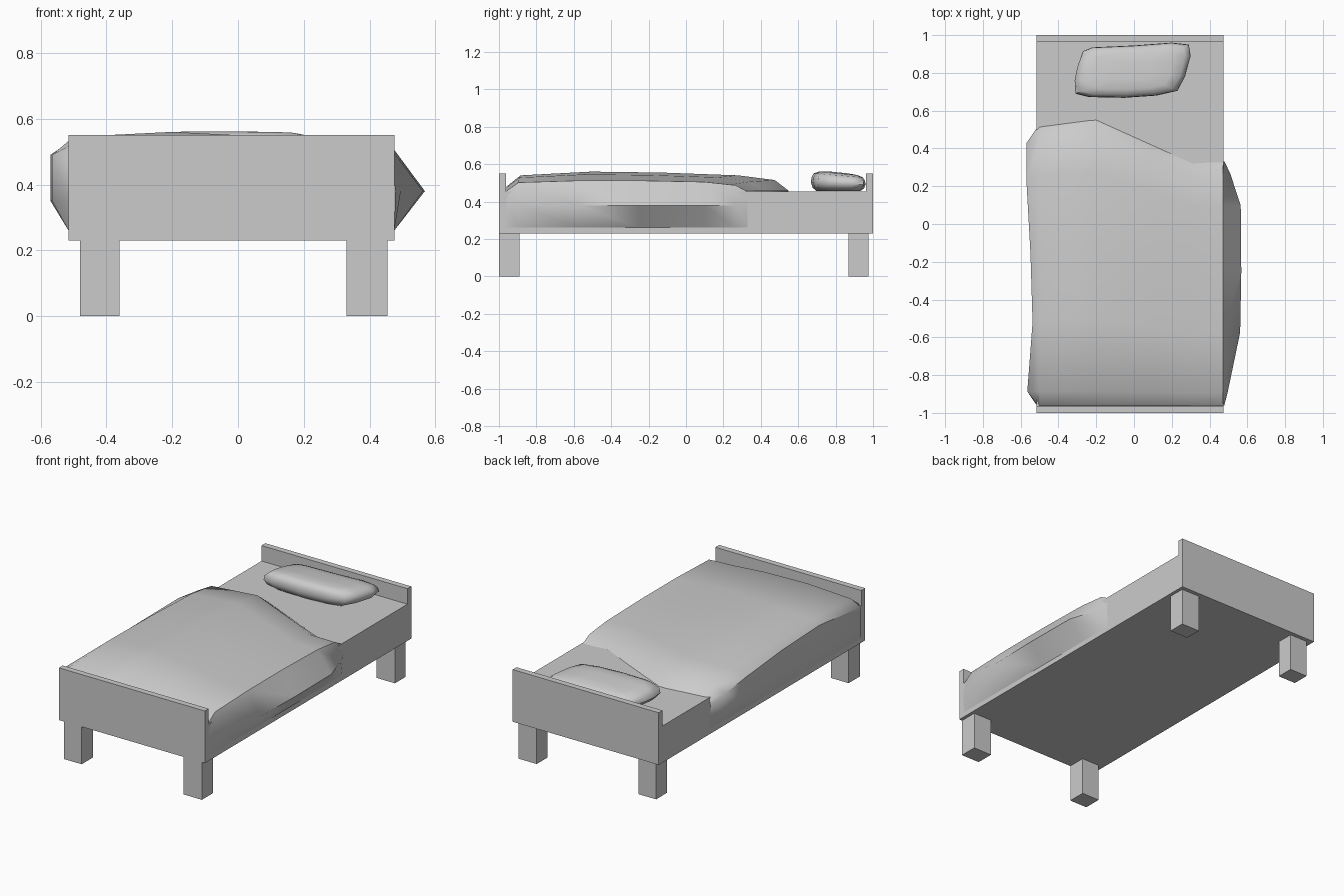
import bpy
import bmesh
from math import radians

cube = bpy.data.objects.get("Cube")
if cube:
    bpy.data.objects.remove(cube, do_unlink=True)

grey = bpy.data.materials.new("plain grey")
grey.use_nodes = True
grey.diffuse_color = (0.6, 0.6, 0.6, 1)
grey.node_tree.nodes["Principled BSDF"].inputs["Base Color"].default_value = (0.6, 0.6, 0.6, 1)


def finish(name, bm, smooth=False):
    mesh = bpy.data.meshes.new(name)
    bm.to_mesh(mesh)
    bm.free()
    mesh.materials.append(grey)
    obj = bpy.data.objects.new(name, mesh)
    bpy.context.collection.objects.link(obj)
    if smooth:
        bpy.ops.object.select_all(action="DESELECT")
        obj.select_set(True)
        bpy.context.view_layer.objects.active = obj
        bpy.ops.object.shade_smooth_by_angle(angle=radians(50))
    return obj


def box(name, x, y, z):
    bm = bmesh.new()
    bmesh.ops.create_cube(bm, size=1)
    for v in bm.verts:
        v.co = [lo + (c + 0.5) * (hi - lo) for c, (lo, hi) in zip(v.co, (x, y, z))]
    return finish(name, bm)


def skin(bm, rings, closed):
    """Join neighbouring rows of points with quads."""
    rows = [[bm.verts.new(p) for p in ring] for ring in rings]
    for a, b in zip(rows, rows[1:]):
        count = len(a)
        for i in range(count if closed else count - 1):
            j = (i + 1) % count
            bm.faces.new((a[i], a[j], b[j], b[i]))
    return rows


# Wooden frame, end boards and legs
LEFT, RIGHT = 0.475, -0.515
box("bed_base", (RIGHT, LEFT), (-0.97, 0.97), (0.23, 0.455))
box("footboard", (RIGHT, LEFT), (-1, -0.963), (0.23, 0.55))
box("headboard", (RIGHT, LEFT), (0.963, 1), (0.23, 0.55))
for side, x in (("right", (-0.48, -0.36)), ("left", (0.33, 0.455))):
    for end, y in (("front", (-1, -0.89)), ("back", (0.87, 0.975))):
        box(f"{end}_{side}_leg", x, y, (0, 0.23))

# Blanket: cross-sections from foot to head, with a slanting turned-back edge
head_y = (0.51, 0.5, 0.5, 0.53, 0.55, 0.415, 0.32, 0.33, 0.33, 0.33)
sections = (  # fraction along, right bulge, left bulge, crest height, shoulder height
    (0, -0.51, 0.478, 0.48, 0.46),
    (0.05, -0.565, 0.495, 0.54, 0.505),
    (0.3, -0.537, 0.562, 0.56, 0.515),
    (0.55, -0.548, 0.568, 0.555, 0.515),
    (0.82, -0.57, 0.565, 0.54, 0.508),
    (0.95, -0.57, 0.51, 0.515, 0.49),
    (1, -0.517, 0.48, 0.457, 0.455),
)
rings = []
for t, right, left, crest, shoulder in sections:
    profile = (
        (RIGHT, 0.26), (right, 0.35), (right, crest - 0.05), (-0.5, crest - 0.015),
        (-0.2, crest), (0.1, (crest * 2 + shoulder) / 3), (0.31, shoulder + 0.004),
        (0.47, shoulder - 0.003), (left, 0.38), (LEFT, 0.26),
    )
    rings.append([(x, -0.96 + t * (y + 0.96), z) for (x, z), y in zip(profile, head_y)])
bm = bmesh.new()
skin(bm, rings, False)
bmesh.ops.recalc_face_normals(bm, faces=bm.faces)
if sum(f.normal.z for f in bm.faces) < 0:
    bmesh.ops.reverse_faces(bm, faces=bm.faces)
finish("blanket", bm, True)

# Pillow: one uneven outline, scaled in layers and tilted toward the headboard
outline = (
    (-0.31, 0.69), (-0.24, 0.672), (-0.05, 0.668), (0.12, 0.68), (0.23, 0.705),
    (0.27, 0.78), (0.3, 0.89), (0.29, 0.95), (0.2, 0.96), (0, 0.945),
    (-0.22, 0.935), (-0.27, 0.915), (-0.3, 0.83), (-0.314, 0.76),
)
layers = ((0.8, 0.456), (0.94, 0.472), (1, 0.495), (0.98, 0.52), (0.9, 0.54), (0.7, 0.551), (0.35, 0.556))
rings = []
for scale, z in layers:
    tilt = 0.1 * (z - 0.456) / 0.1
    rings.append([(x * scale, 0.815 + (y - 0.815) * scale,
                   z + tilt * (0.815 - y) * scale) for x, y in outline])
bm = bmesh.new()
rows = skin(bm, rings, True)
bm.faces.new(rows[0])
bm.faces.new(rows[-1])
bmesh.ops.recalc_face_normals(bm, faces=bm.faces)
finish("pillow", bm, True)
